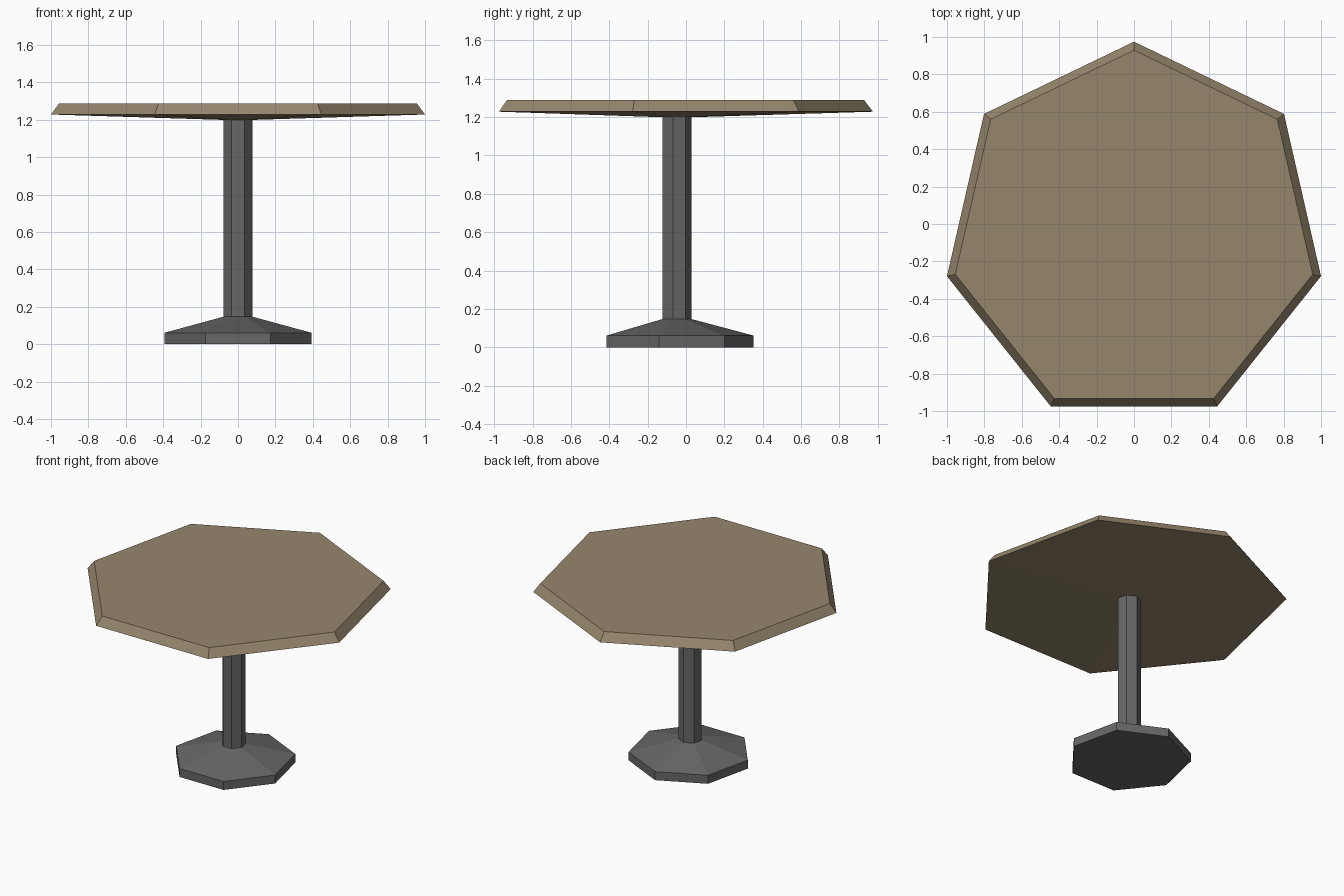
import bpy, bmesh, math

if "Cube" in bpy.data.objects:
    bpy.data.objects.remove(bpy.data.objects["Cube"])

SIDES = 7
CY = -0.051  # heptagon centre, so that the bounding box is centred


def material(name, rgb):
    m = bpy.data.materials.new(name)
    m.diffuse_color = (*rgb, 1)
    m.use_nodes = True
    m.node_tree.nodes["Principled BSDF"].inputs["Base Color"].default_value = m.diffuse_color
    return m


def heptagon_lathe(name, profile, mat):
    """Stack heptagon rings (radius, z) from bottom to top, capped at both ends."""
    bm = bmesh.new()
    rings = []
    for r, z in profile:
        ring = []
        for i in range(SIDES):
            a = math.pi / 2 + 2 * math.pi * i / SIDES
            ring.append(bm.verts.new((r * math.cos(a), CY + r * math.sin(a), z)))
        rings.append(ring)
    for lo, hi in zip(rings, rings[1:]):
        for i in range(SIDES):
            j = (i + 1) % SIDES
            bm.faces.new((lo[i], lo[j], hi[j], hi[i]))
    bm.faces.new(rings[0][::-1])
    bm.faces.new(rings[-1])
    bmesh.ops.recalc_face_normals(bm, faces=bm.faces)
    me = bpy.data.meshes.new(name)
    bm.to_mesh(me)
    bm.free()
    me.materials.append(mat)
    ob = bpy.data.objects.new(name, me)
    bpy.context.collection.objects.link(ob)
    return ob


wood = material("tan wood", (0.305, 0.24, 0.152))
metal = material("dark grey metal", (0.135, 0.135, 0.135))

# Foot and column in one stepped profile
heptagon_lathe("pedestal", [(0.403, 0), (0.403, 0.061), (0.079, 0.147), (0.079, 1.2)], metal)

# Top with shallow conical underside and bevelled rim
heptagon_lathe("table_top", [(0.079, 1.199), (1.0257, 1.228), (0.98, 1.288)], wood)
